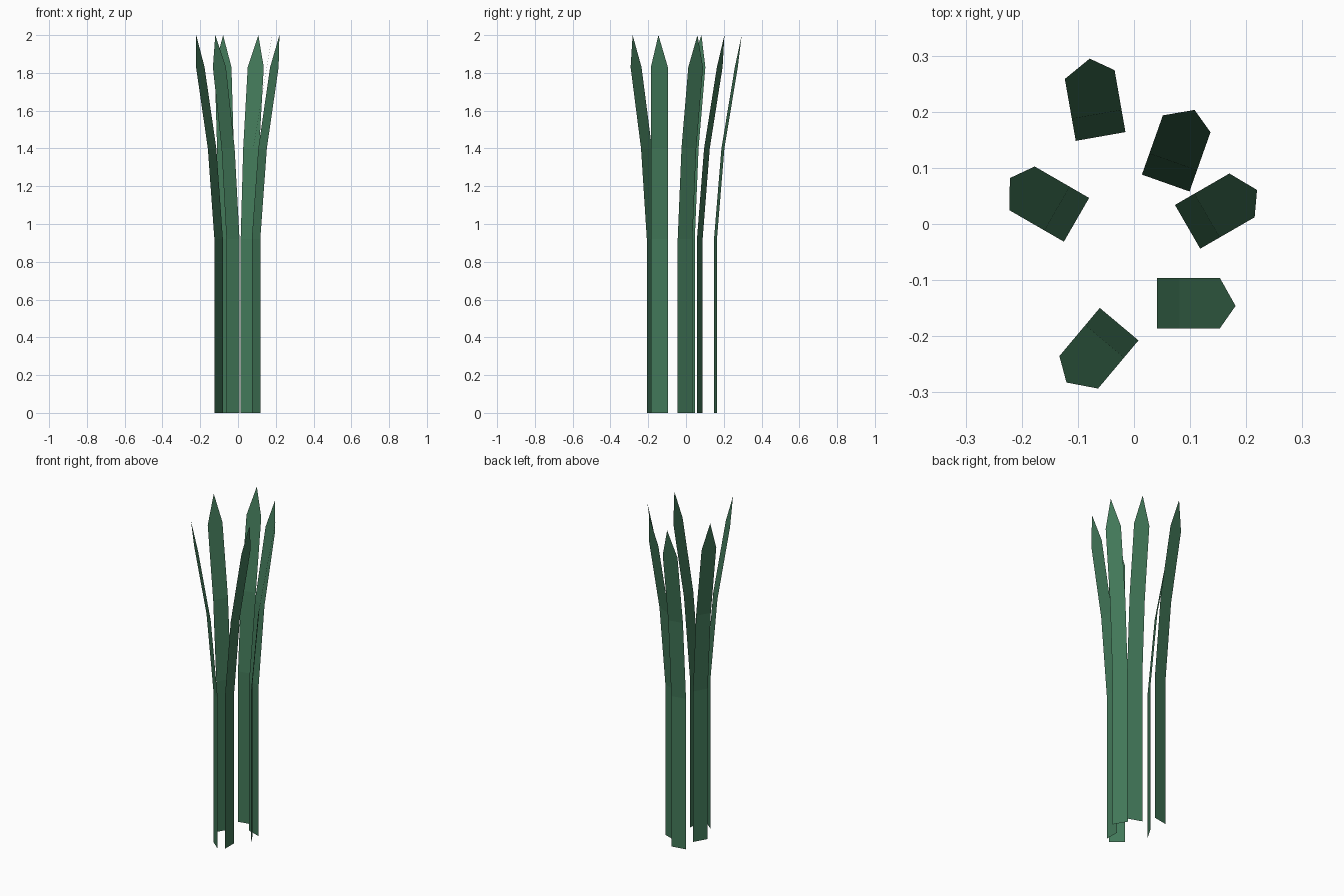
import bpy, bmesh, math
from mathutils import Matrix, Vector

if "Cube" in bpy.data.objects:
    bpy.data.objects.remove(bpy.data.objects["Cube"])

mat = bpy.data.materials.new("leaf_green")
mat.diffuse_color = (0.055, 0.19, 0.10, 1)
mat.use_nodes = True
mat.node_tree.nodes["Principled BSDF"].inputs["Base Color"].default_value = mat.diffuse_color

HALF_WIDTH = 0.045
# side profile of a leaf: outward lean, height
PROFILE = [(0, 0), (0, 0.92), (0.04, 1.40), (0.112, 1.83)]
TIP = (0.14, -0.005, 2.0)


def leaf(name, x, y, angle):
    """Thin strip leaning outward along the given angle, with a pointed tip."""
    place = Matrix.Translation((x, y, 0)) @ Matrix.Rotation(math.radians(angle), 4, 'Z')
    bm = bmesh.new()
    rows = [[bm.verts.new(place @ Vector((lean, s * HALF_WIDTH, z))) for s in (-1, 1)]
            for lean, z in PROFILE]
    tip = bm.verts.new(place @ Vector(TIP))
    for a, b in zip(rows[:-2], rows[1:-1]):
        bm.faces.new((a[0], a[1], b[1], b[0]))
    # upper blade and point share one plane
    a, b = rows[-2:]
    bm.faces.new((a[0], a[1], b[1], tip, b[0]))
    mesh = bpy.data.meshes.new(name)
    bm.to_mesh(mesh)
    bm.free()
    mesh.materials.append(mat)
    bpy.context.collection.objects.link(bpy.data.objects.new(name, mesh))


# clump of six leaves: base centre and facing angle
LEAVES = [(0.041, -0.141, 0), (0.0955, -0.005, 30), (0.0565, 0.073, 70.5),
          (-0.0595, 0.156, 100), (-0.1025, 0.0075, 150), (-0.0265, -0.1785, 230)]
for i, (x, y, angle) in enumerate(LEAVES, 1):
    leaf(f"leaf_{i}", x, y, angle)
